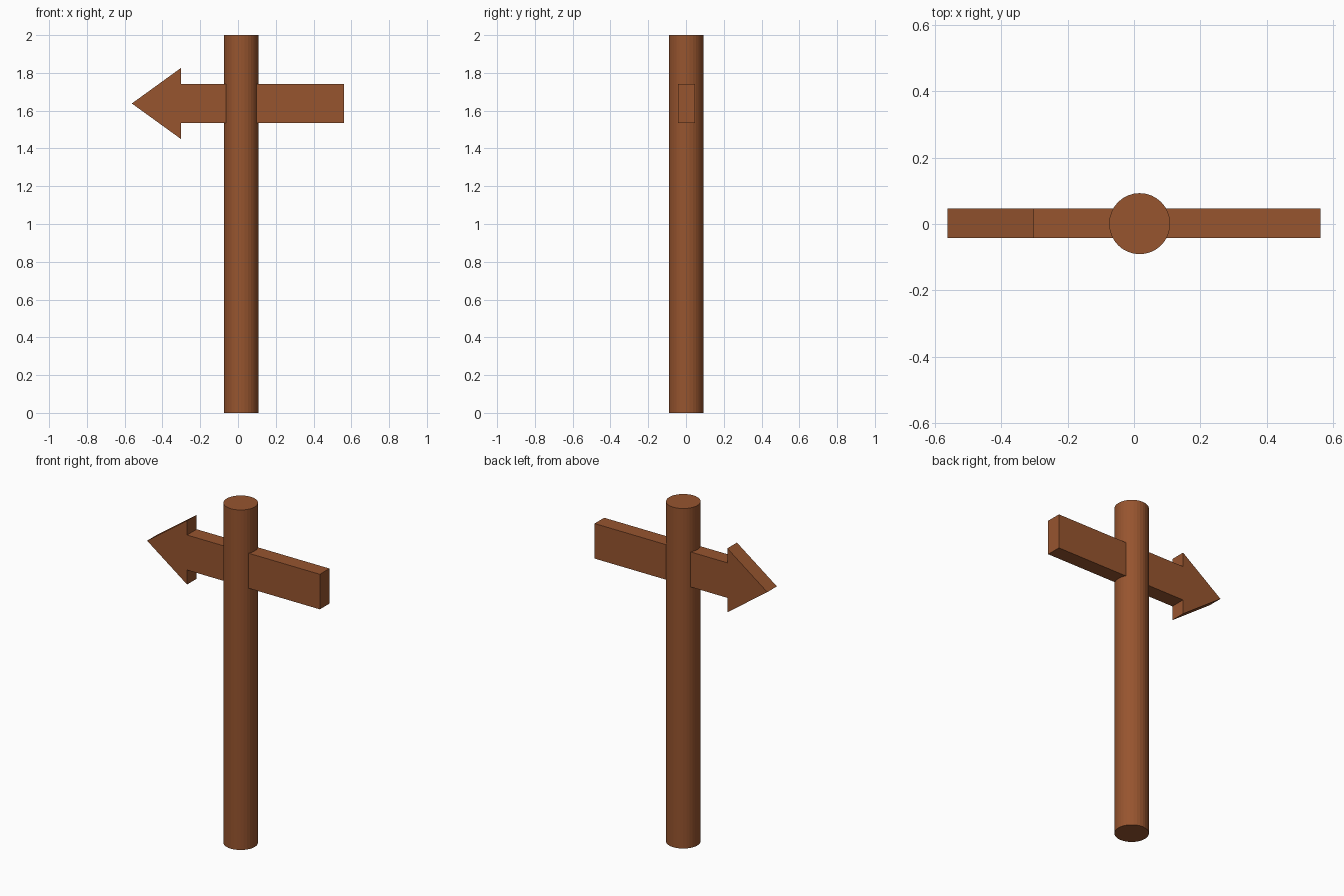
import bpy
import bmesh

cube = bpy.data.objects.get("Cube")
if cube:
    bpy.data.objects.remove(cube, do_unlink=True)

wood = bpy.data.materials.new("brown_wood")
wood.use_nodes = True
colour = (0.31, 0.09, 0.028, 1.0)
wood.diffuse_color = colour
bsdf = next(n for n in wood.node_tree.nodes if n.type == "BSDF_PRINCIPLED")
bsdf.inputs["Base Color"].default_value = colour


def extrude_profile(name, points, y_front, y_back):
    """Solid plate from an x-z outline, running from y_front to y_back."""
    bm = bmesh.new()
    face = bm.faces.new([bm.verts.new((x, y_front, z)) for x, z in points])
    result = bmesh.ops.extrude_face_region(bm, geom=[face])
    moved = [v for v in result["geom"] if isinstance(v, bmesh.types.BMVert)]
    bmesh.ops.translate(bm, verts=moved, vec=(0, y_back - y_front, 0))
    bmesh.ops.recalc_face_normals(bm, faces=bm.faces)
    mesh = bpy.data.meshes.new(name)
    bm.to_mesh(mesh)
    bm.free()
    mesh.materials.append(wood)
    obj = bpy.data.objects.new(name, mesh)
    bpy.context.collection.objects.link(obj)
    return obj


# Upright round post
bpy.ops.mesh.primitive_cylinder_add(vertices=32, radius=0.092, depth=2, location=(0.017, 0.001, 1))
post = bpy.context.object
post.name = "post"
post.data.materials.append(wood)

# Arrow board: half outline mirrored about its centre line
mid = 1.638
half = [(0.562, 0.103), (-0.302, 0.103), (-0.302, 0.188)]
outline = [(x, mid + h) for x, h in half] + [(-0.562, mid)]
outline += [(x, mid - h) for x, h in reversed(half)]
extrude_profile("arrow_board", outline, -0.042, 0.047)
